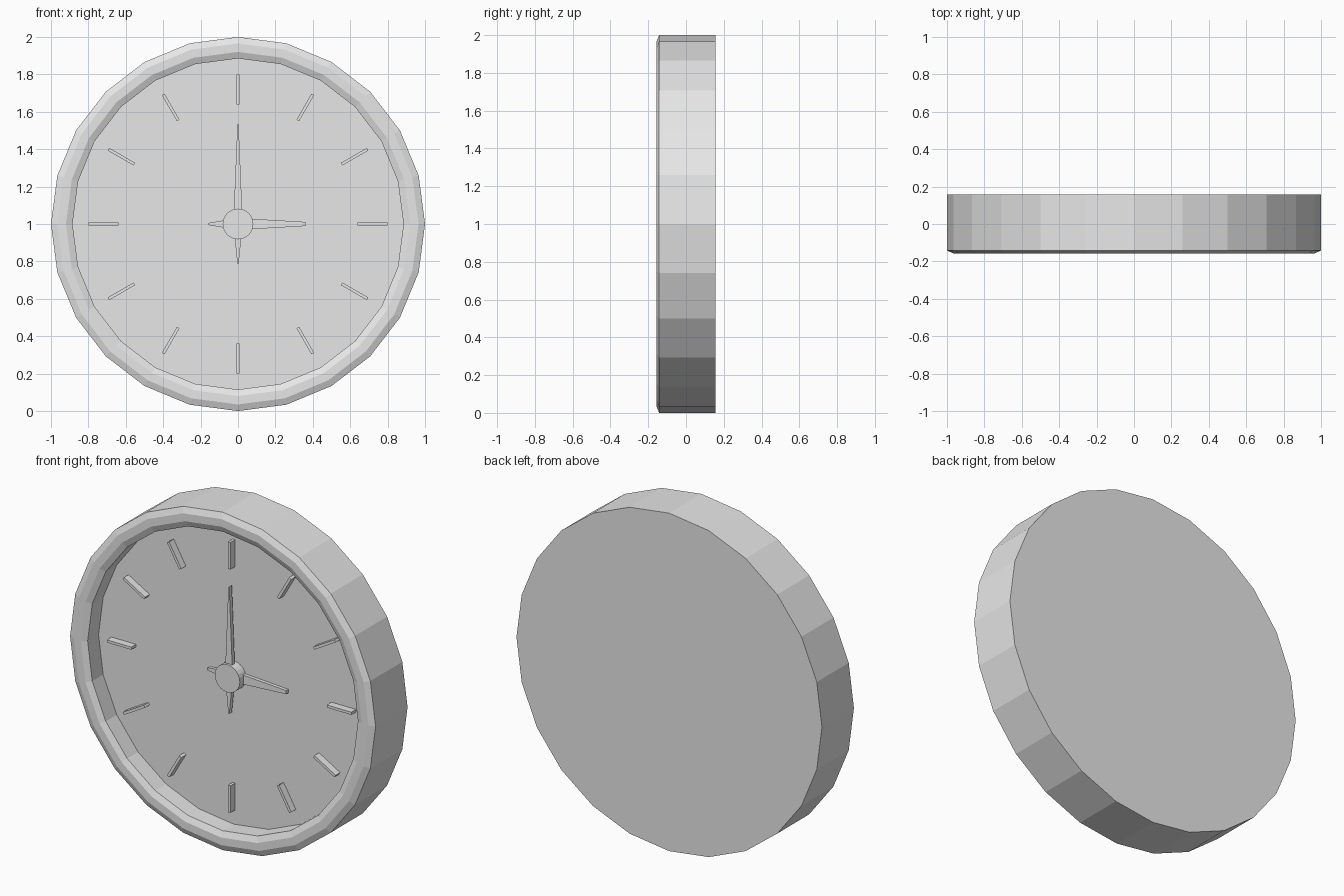
import bpy
import bmesh
from math import sin, cos, pi
from mathutils import Matrix, Vector

cube = bpy.data.objects.get("Cube")
if cube:
    bpy.data.objects.remove(cube, do_unlink=True)

SIDES = 24
FACE_Y = -0.04
CENTRE = Vector((0, 0, 1))

grey = bpy.data.materials.new("light_grey")
grey.use_nodes = True
grey.diffuse_color = (0.8, 0.8, 0.8, 1)
grey.node_tree.nodes["Principled BSDF"].inputs["Base Color"].default_value = (0.8, 0.8, 0.8, 1)


def finish(name, bm):
    """Turn a bmesh into a flat-shaded object placed at the clock centre."""
    bmesh.ops.recalc_face_normals(bm, faces=bm.faces)
    mesh = bpy.data.meshes.new(name)
    bm.to_mesh(mesh)
    bm.free()
    mesh.materials.append(grey)
    obj = bpy.data.objects.new(name, mesh)
    obj.location = CENTRE
    bpy.context.collection.objects.link(obj)
    return obj


def lathe(name, profile):
    """Revolve (radius, y) points around the y axis and cap both ends."""
    bm = bmesh.new()
    rings = []
    for r, y in profile:
        angles = [2 * pi * i / SIDES for i in range(SIDES)]
        rings.append([bm.verts.new((r * cos(a), y, r * sin(a))) for a in angles])
    for a, b in zip(rings, rings[1:]):
        for i in range(SIDES):
            j = (i + 1) % SIDES
            bm.faces.new((a[i], a[j], b[j], b[i]))
    bm.faces.new(rings[0])
    bm.faces.new(rings[-1])
    return finish(name, bm)


def bar(name, stations, y_front, y_back, angle):
    """Extrude a symmetric outline of (distance, half width), turned clockwise from 12."""
    outline = [(w, d) for d, w in stations] + [(-w, d) for d, w in reversed(stations)]
    bm = bmesh.new()
    face = bm.faces.new([bm.verts.new((x, y_front, z)) for x, z in outline])
    grown = bmesh.ops.extrude_face_region(bm, geom=[face], use_keep_orig=True)
    moved = [v for v in grown["geom"] if isinstance(v, bmesh.types.BMVert)]
    bmesh.ops.translate(bm, verts=moved, vec=(0, y_back - y_front, 0))
    bmesh.ops.rotate(bm, verts=bm.verts, matrix=Matrix.Rotation(angle, 3, "Y"))
    return finish(name, bm)


# Case: back, outer wall, bevelled rim, inner wall and recessed dial
lathe("clock_case", [
    (1.0, 0.157), (1.0, -0.142), (0.965, -0.157),
    (0.92, -0.157), (0.885, -0.142), (0.885, FACE_Y),
])

# Twelve hour markers
for hour in range(12):
    bar(f"hour_marker_{hour + 1}", [(0.64, 0.008), (0.8, 0.008)],
        -0.083, FACE_Y, (hour + 1) * pi / 6)

# Hands and centre hub
bar("hour_hand", [(-0.157, 0.006), (0, 0.032), (0.36, 0.011)], -0.064, -0.044, pi / 2)
bar("minute_hand", [(-0.215, 0.003), (0, 0.025), (0.535, 0.003)], -0.086, -0.062, 0)
lathe("centre_hub", [(0.082, FACE_Y), (0.082, -0.1)])
